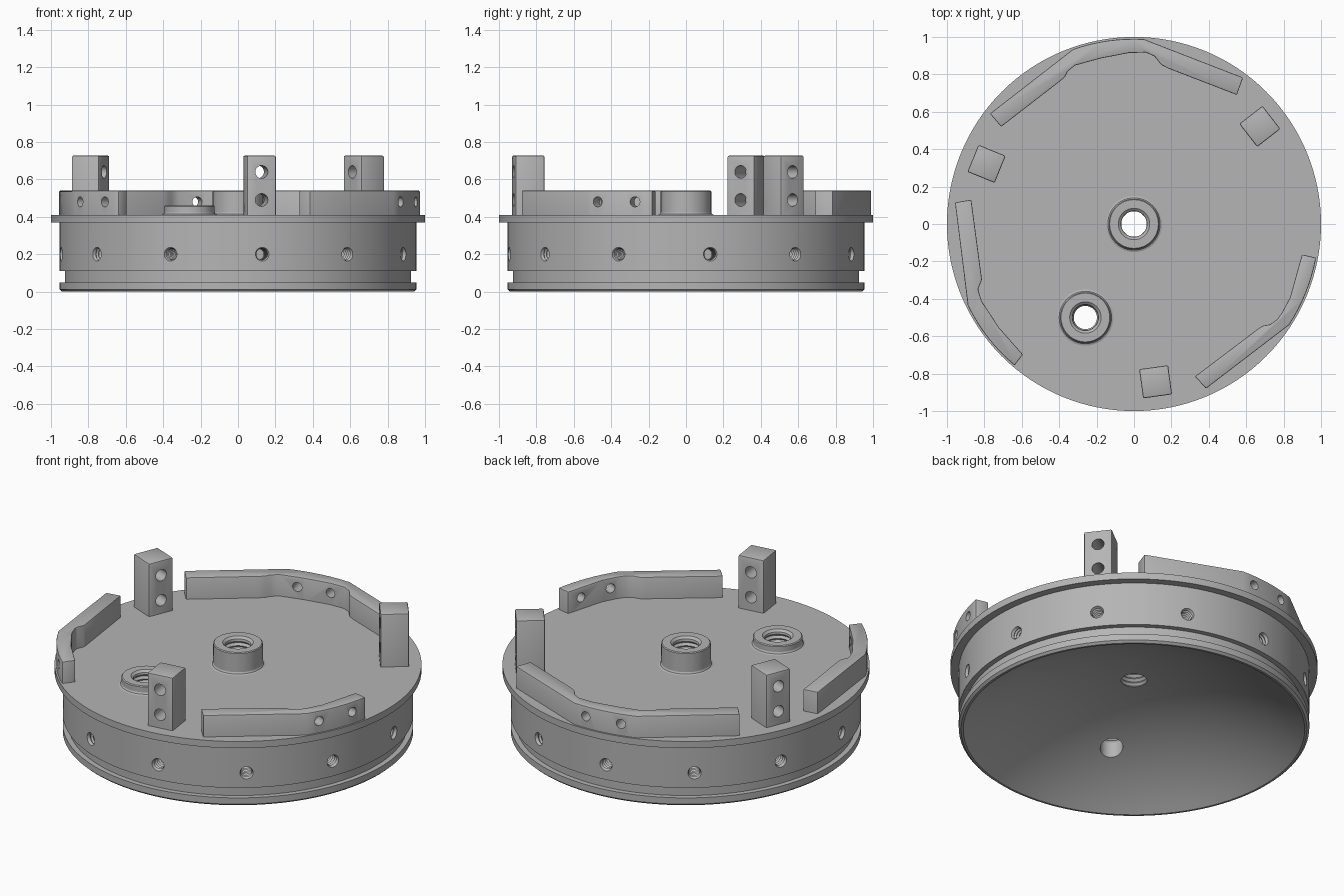
import bpy, bmesh
from math import radians, sin, cos, pi, sqrt, atan2, hypot
from mathutils import Matrix, Vector

cube = bpy.data.objects.get("Cube")
if cube:
    bpy.data.objects.remove(cube, do_unlink=True)

grey = bpy.data.materials.new("machined grey")
grey.use_nodes = True
grey.diffuse_color = (0.46, 0.46, 0.46, 1)
grey.node_tree.nodes["Principled BSDF"].inputs["Base Color"].default_value = grey.diffuse_color


def lathe(bm, profile, segs, matrix=Matrix()):
    """Solid of revolution about local z, capped at both ends."""
    rings = [[bm.verts.new(matrix @ Vector((r * cos(2 * pi * i / segs), r * sin(2 * pi * i / segs), z)))
              for i in range(segs)] for r, z in profile]
    for a, b in zip(rings, rings[1:]):
        for i in range(segs):
            j = (i + 1) % segs
            bm.faces.new((a[i], a[j], b[j], b[i]))
    bm.faces.new(rings[0][::-1])
    bm.faces.new(rings[-1])


def prism(bm, outline, z0, z1, bevel):
    """Upright prism with softened edges everywhere but the base."""
    base = bm.faces.new([bm.verts.new((x, y, z0)) for x, y in outline])
    top = bmesh.ops.extrude_face_region(bm, geom=[base], use_keep_orig=True)["geom"]
    bmesh.ops.translate(bm, vec=(0, 0, z1 - z0), verts=[v for v in top if isinstance(v, bmesh.types.BMVert)])
    bmesh.ops.recalc_face_normals(bm, faces=bm.faces)
    edges = [e for e in bm.edges if max(v.co.z for v in e.verts) > z0 + 0.01
             and e.calc_face_angle(0) > radians(35)]
    bmesh.ops.bevel(bm, geom=edges, offset=bevel, segments=2, profile=0.5, affect='EDGES')


def make(name, bm):
    bmesh.ops.recalc_face_normals(bm, faces=bm.faces)
    mesh = bpy.data.meshes.new(name)
    bm.to_mesh(mesh)
    bm.free()
    ob = bpy.data.objects.new(name, mesh)
    bpy.context.collection.objects.link(ob)
    mesh.materials.append(grey)
    return ob


def finish(ob, cutter_bm=None):
    """Cut the holes, then shade."""
    bpy.ops.object.select_all(action='DESELECT')
    bpy.context.view_layer.objects.active = ob
    ob.select_set(True)
    if cutter_bm:
        cutter = make("cutter", cutter_bm)
        mod = ob.modifiers.new("holes", 'BOOLEAN')
        mod.operation = 'DIFFERENCE'
        mod.solver = 'EXACT'
        mod.object = cutter
        bpy.ops.object.modifier_apply(modifier=mod.name)
        bpy.data.objects.remove(cutter, do_unlink=True)
    bpy.ops.object.shade_smooth_by_angle(angle=radians(28))


def thread(radius, z0, z1, pitch, depth):
    """Sawtooth profile of a threaded hole."""
    pts, z = [], z0
    while z < z1 - pitch * 0.5:
        pts += [(radius, z), (radius + depth, z + pitch / 2)]
        z += pitch
    return pts + [(radius, z)]


def radial(angle, radius, z):
    """Frame at a point on the rim whose local z points outward."""
    a = radians(angle)
    out = Vector((cos(a), sin(a), 0))
    return Matrix.Translation(out * radius + Vector((0, 0, z))) @ out.to_track_quat('Z', 'Y').to_matrix().to_4x4()


FLOOR, RIM = 0.41, 0.955
START = -82.2
BOSSES = [("center_boss", 0, 0, 0.54), ("offset_boss", -0.26, -0.5, 0.46)]


def bore(bm, x, y, top):
    pts = [(0.062, 0.1), (0.062, 0.27)] + thread(0.068, 0.28, top - 0.02, 0.026, 0.012)
    pts = [p for p in pts if p[1] < top - 0.014] + [(0.07, top - 0.012), (0.084, top), (0.084, top + 0.05)]
    lathe(bm, pts, 48, Matrix.Translation((x, y, 0)))


# Main body: domed underside, grooved rim and top flange
sphere = (0.93 ** 2 + 0.31 ** 2) / (2 * 0.31)
dome = [(r, 0.31 - sphere + sqrt(sphere ** 2 - r ** 2))
        for r in [0.03 + 0.9 * i / 24 for i in range(25)]]
rim = [(0.942, 0), (RIM, 0.012), (RIM, 0.05), (0.925, 0.05), (0.925, 0.11), (RIM, 0.11),
       (RIM, 0.37), (1, 0.37), (1, FLOOR), (0.03, FLOOR)]
bm = bmesh.new()
lathe(bm, dome + rim, 128)
body = make("body", bm)
cuts = bmesh.new()
for _, x, y, top in BOSSES:
    bore(cuts, x, y, top)
for k in range(12):
    lathe(cuts, thread(0.03, -0.16, -0.01, 0.018, 0.008) + [(0.037, 0.0), (0.037, 0.05)], 24,
          radial(START + 30 * k, RIM, 0.2))
finish(body, cuts)

# Threaded bosses with a small fillet at the foot
for name, x, y, top in BOSSES:
    bm = bmesh.new()
    lathe(bm, [(0.15, FLOOR - 0.01), (0.15, FLOOR), (0.14, FLOOR + 0.004), (0.135, FLOOR + 0.013),
               (0.135, top - 0.005), (0.13, top)], 64, Matrix.Translation((x, y, 0)))
    ob = make(name, bm)
    cuts = bmesh.new()
    bore(cuts, x, y, top)
    finish(ob, cuts)

# Square posts, each with two through holes
for k, side in enumerate(("front", "left", "right")):
    angle = START + 120 * k
    bm = bmesh.new()
    prism(bm, [(0.773, -0.078), (0.93, -0.078), (0.93, 0.078), (0.773, 0.078)], FLOOR - 0.02, 0.727, 0.008)
    bm.transform(Matrix.Rotation(radians(angle), 4, 'Z'))
    post = make(side + "_post", bm)
    cuts = bmesh.new()
    for z in (0.49, 0.64):
        lathe(cuts, [(0.034, -0.2), (0.034, 0.2)], 32, radial(angle, 0.85, z))
    finish(post, cuts)


def rim_arc(a, b, n=8, r=0.99):
    """Points along the rim from one direction to another, in degrees."""
    return [(r * cos(radians(a + (b - a) * i / n)), r * sin(radians(a + (b - a) * i / n))) for i in range(n + 1)]


# Rails hugging the rim: rim arc first, then the wings and inner side
RAILS = {
    "back_rail": (91.5, rim_arc(109.2, 87) + [
        (0.583, 0.783), (0.55, 0.69), (0.18, 0.833), (0.145, 0.852), (0.11, 0.896), (0.064, 0.917),
        (-0.03, 0.914), (-0.18, 0.885), (-0.315, 0.848), (-0.355, 0.815), (-0.37, 0.785), (-0.4, 0.76),
        (-0.71, 0.52), (-0.77, 0.59)]),
    "right_rail": (211.5, rim_arc(229.8, 206.2) + [
        (-0.957, 0.115), (-0.87, 0.13), (-0.813, -0.297), (-0.834, -0.35), (-0.813, -0.414),
        (-0.722, -0.553), (-0.594, -0.698)]),
    "left_rail": (331.5, rim_arc(349.5, 327) + [
        (0.385, -0.88), (0.326, -0.815), (0.663, -0.56), (0.69, -0.543), (0.727, -0.537),
        (0.765, -0.51), (0.79, -0.475), (0.834, -0.393), (0.898, -0.163)]),
}
for name, (angle, outline) in RAILS.items():
    bm = bmesh.new()
    prism(bm, outline, FLOOR - 0.02, 0.54, 0.006)
    rail = make(name, bm)
    cuts = bmesh.new()
    for a in (angle, angle + 12.5):
        lathe(cuts, [(0.027, -0.2), (0.027, 0.1)], 24, radial(a, 0.98, 0.48))
    finish(rail, cuts)
